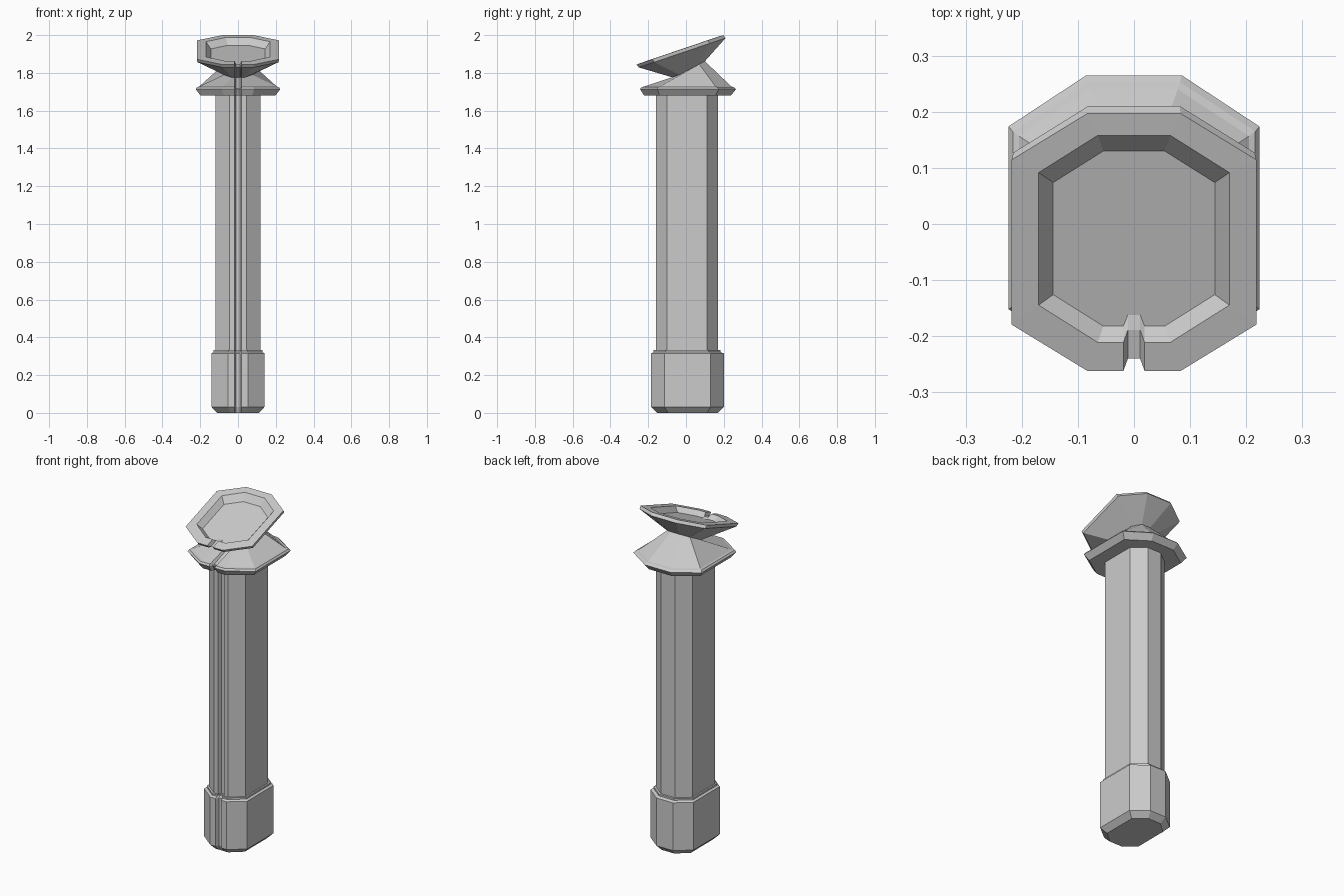
import bpy, bmesh

if "Cube" in bpy.data.objects:
    bpy.data.objects.remove(bpy.data.objects["Cube"])


def ring(hx, yf, yb, z, slope=0.0, groove=(0.02, 0.0)):
    """Long octagon with a small channel in its front side; z is the height at
    the ring centre, slope tilts it, groove is the (y, z) shift of the channel."""
    yc, hy = (yf + yb) / 2, (yb - yf) / 2
    fx, cy = hx * 0.38, hy * 0.64
    g = (0, 0)
    pts = [(-fx, yf, g), (-0.019, yf, g), (-0.011, yf, groove), (0.011, yf, groove),
           (0.019, yf, g), (fx, yf, g), (hx, yc - cy, g), (hx, yc + cy, g),
           (fx, yb, g), (-fx, yb, g), (-hx, yc + cy, g), (-hx, yc - cy, g)]
    return [(x, y + d[0], z + slope * (y - yc) + d[1]) for x, y, d in pts]


def loft(name, rings, cap_bottom=False, cap_top=False):
    bm = bmesh.new()
    loops = [[bm.verts.new(p) for p in r] for r in rings]
    for a, b in zip(loops, loops[1:]):
        n = len(a)
        for i in range(n):
            j = (i + 1) % n
            bm.faces.new((a[i], a[j], b[j], b[i]))
    if cap_bottom:
        bm.faces.new(loops[0][::-1])
    if cap_top:
        bm.faces.new(loops[-1])
    mesh = bpy.data.meshes.new(name)
    bm.to_mesh(mesh)
    bm.free()
    obj = bpy.data.objects.new(name, mesh)
    bpy.context.collection.objects.link(obj)
    return obj


# Rings shared between neighbouring parts
base_top = ring(0.12, -0.16, 0.17, 0.332)
shaft_top = ring(0.12, -0.16, 0.17, 1.68)
neck = ring(0.075, -0.065, 0.10, 1.818, 0.53, (0.02, 0.0))

# Foot block with chamfered underside and stepped top
loft("base", [
    ring(0.11, -0.152, 0.17, 0.0, groove=(0, 0)),
    ring(0.141, -0.184, 0.20, 0.032),
    ring(0.141, -0.184, 0.20, 0.315),
    ring(0.129, -0.171, 0.183, 0.322),
    ring(0.129, -0.171, 0.183, 0.332),
    base_top], cap_bottom=True)

# Column
loft("shaft", [base_top, shaft_top])

# Flared collar that narrows to the tilted neck
loft("collar", [
    shaft_top,
    ring(0.198, -0.222, 0.238, 1.68),
    ring(0.224, -0.243, 0.265, 1.714),
    ring(0.216, -0.236, 0.253, 1.725, groove=(0.02, -0.008)),
    ring(0.205, -0.222, 0.24, 1.728, groove=(0.015, -0.014)),
    neck])

# Tilted dish with a recessed floor; the channel crosses its front rim
loft("dish", [
    neck,
    ring(0.215, -0.250, 0.210, 1.907, 0.339),
    ring(0.218, -0.262, 0.197, 1.922, 0.339, (0.022, -0.012)),
    ring(0.170, -0.211, 0.158, 1.925, 0.339, (0.022, -0.015)),
    ring(0.144, -0.182, 0.130, 1.893, 0.339, (0.02, 0.0068))], cap_top=True)
